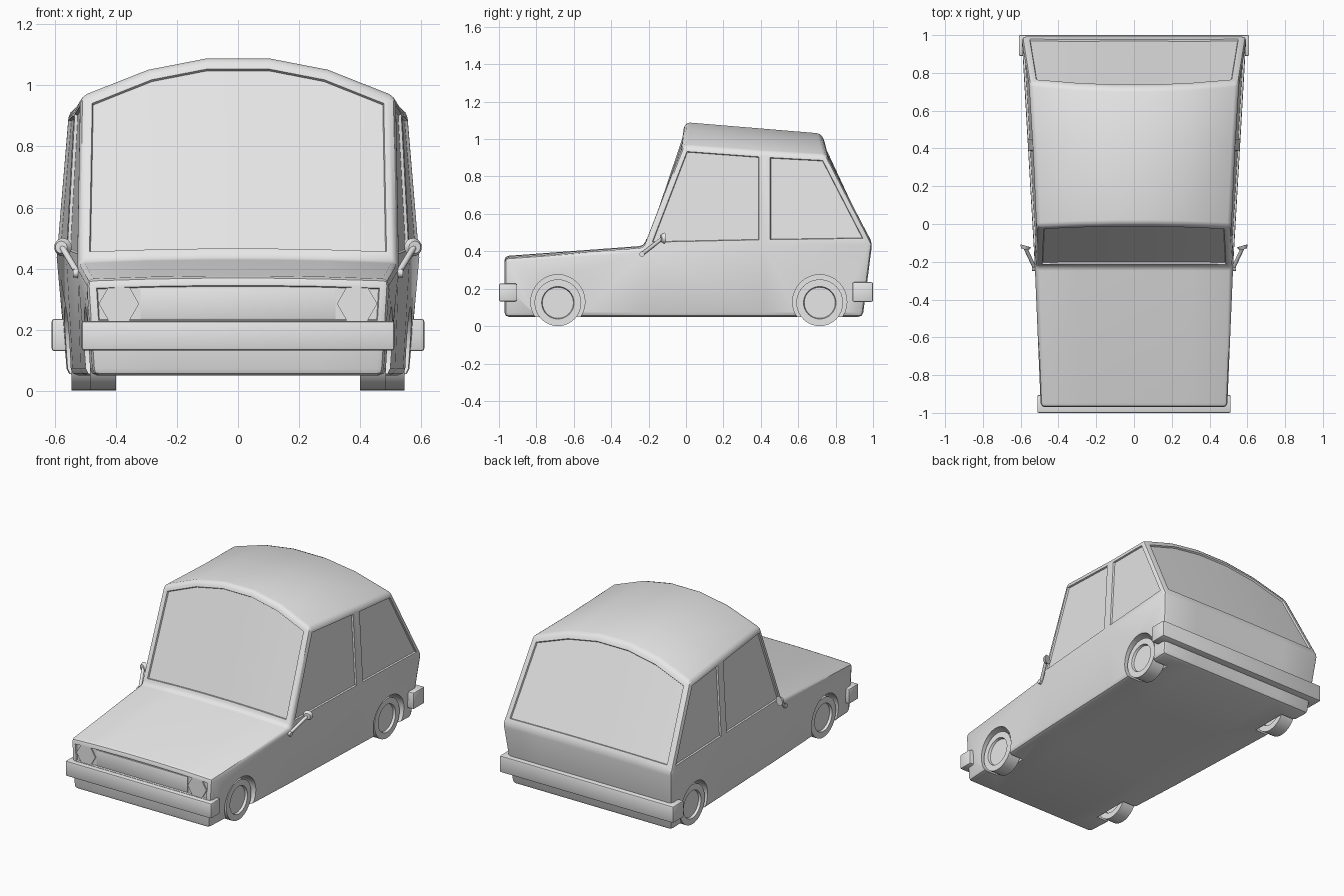
import bpy, bmesh, math
from mathutils import Matrix, Vector

cube = bpy.data.objects.get("Cube")
if cube:
    bpy.data.objects.remove(cube, do_unlink=True)

grey = bpy.data.materials.new("light_grey")
grey.use_nodes = True
grey.diffuse_color = (0.8, 0.8, 0.8, 1)
grey.node_tree.nodes["Principled BSDF"].inputs["Base Color"].default_value = (0.8, 0.8, 0.8, 1)


def finish(bm, name, smooth=True):
    mesh = bpy.data.meshes.new(name)
    bm.to_mesh(mesh)
    bm.free()
    mesh.materials.append(grey)
    obj = bpy.data.objects.new(name, mesh)
    bpy.context.collection.objects.link(obj)
    if smooth:
        soften(obj)
    return obj


def activate(obj):
    bpy.ops.object.select_all(action="DESELECT")
    obj.select_set(True)
    bpy.context.view_layer.objects.active = obj


def soften(obj):
    activate(obj)
    bpy.ops.object.shade_smooth_by_angle(angle=math.radians(38))


def cylinder(bm, centre, axis, radius, length, sides, turn=0.0, end_radius=None):
    spin = Vector((0, 0, 1)).rotation_difference(Vector(axis)).to_matrix().to_4x4()
    matrix = Matrix.Translation(centre) @ spin @ Matrix.Rotation(turn, 4, "Z")
    bmesh.ops.create_cone(bm, cap_ends=True, segments=sides, radius1=radius,
                          radius2=end_radius or radius, depth=length, matrix=matrix)


def box(name, low, high, bevel):
    bm = bmesh.new()
    low, high = Vector(low), Vector(high)
    matrix = Matrix.Translation((low + high) / 2) @ Matrix.Diagonal(high - low).to_4x4()
    bmesh.ops.create_cube(bm, size=1, matrix=matrix)
    bmesh.ops.bevel(bm, geom=bm.edges[:], offset=bevel, segments=2, profile=0.5, affect="EDGES")
    return finish(bm, name)


# Body shell: side outline as (y, z, half width, crown drop, corner shift)
OUTLINE = [
    (-0.97, 0.05, 0.475, 0, 0),
    (-0.97, 0.20, 0.485, 0, 0),
    (-0.97, 0.375, 0.495, 0.01, 0),
    (-0.225, 0.43, 0.525, 0.012, 0),
    (0.0, 1.095, 0.515, 0.13, -0.015),
    (0.42, 1.06, 0.535, 0.127, 0),
    (0.72, 1.035, 0.555, 0.12, 0.03),
    (0.995, 0.445, 0.595, 0.005, 0),
    (0.945, 0.05, 0.56, 0, 0),
    (0.42, 0.05, 0.54, 0, 0),
    (-0.225, 0.05, 0.515, 0, 0),
]
ACROSS = (-1, -0.57, -0.2, 0.2, 0.57, 1)
bm = bmesh.new()
columns = [[bm.verts.new((f * w, y + shift * f * f, z - drop * f * f))
            for y, z, w, drop, shift in OUTLINE] for f in ACROSS]
rows = []
count = len(OUTLINE)
for k in range(count):
    n = (k + 1) % count
    rows.append([bm.faces.new((a[k], a[n], b[n], b[k])) for a, b in zip(columns, columns[1:])])

side_windows = []
for side, col in ((-1, columns[0]), (1, columns[-1])):
    belt = bm.verts.new((side * 0.562, 0.42, 0.432))
    bm.faces.new((col[0], col[1], col[2], col[3], col[10]))
    bm.faces.new((col[3], belt, col[9], col[10]))
    bm.faces.new((belt, col[7], col[8], col[9]))
    side_windows.append(bm.faces.new((col[3], col[4], col[5], belt)))
    side_windows.append(bm.faces.new((belt, col[5], col[6], col[7])))
bmesh.ops.recalc_face_normals(bm, faces=bm.faces[:])


def edge_key(edge):
    return frozenset(tuple(round(c, 4) for c in v.co) for v in edge.verts)


# Remember the hull creases, recess the windows and nose panel, then round the creases
creases = {edge_key(e) for e in bm.edges if e.calc_face_angle(0) > 0.4}
panels = [(rows[1], 0.03), (rows[3], 0.038), (rows[6], 0.04)]
panels += [([face], 0.03) for face in side_windows]
for faces, margin in panels:
    bmesh.ops.inset_region(bm, faces=faces, thickness=margin, use_even_offset=True)
    bmesh.ops.inset_region(bm, faces=faces, thickness=0.003, depth=-0.01, use_even_offset=True)
bmesh.ops.bevel(bm, geom=[e for e in bm.edges if edge_key(e) in creases],
                offset=0.022, segments=2, profile=0.5, affect="EDGES", clamp_overlap=True)
body = finish(bm, "body", smooth=False)

# Wheel arches
AXLES = {"front": (-0.685, 0.40, 0.485), "rear": (0.715, 0.455, 0.545)}
bm = bmesh.new()
for y, inner, outer in AXLES.values():
    for side in (-1, 1):
        cylinder(bm, (side * (inner + 0.16), y, 0.13), (1, 0, 0), 0.145, 0.34, 32)
cutter = finish(bm, "arch_cutter", smooth=False)
cutter.hide_render = True
cut = body.modifiers.new("arches", "BOOLEAN")
cut.operation = "DIFFERENCE"
cut.solver = "EXACT"
cut.object = cutter
activate(body)
bpy.ops.object.modifier_apply(modifier=cut.name)
bpy.data.objects.remove(cutter, do_unlink=True)
soften(body)

for side, label in ((1, "left"), (-1, "right")):
    # Wheels with recessed hubs
    for axle, (y, inner, outer) in AXLES.items():
        bm = bmesh.new()
        cylinder(bm, (side * (inner + outer) / 2, y, 0.125), (1, 0, 0), 0.125, outer - inner, 32)
        hubs = [f for f in bm.faces if len(f.verts) > 4]
        bmesh.ops.inset_individual(bm, faces=hubs, thickness=0.038)
        bmesh.ops.inset_individual(bm, faces=hubs, thickness=0.004, depth=-0.015)
        finish(bm, f"{axle}_{label}_wheel")

    # Six-sided headlights
    bm = bmesh.new()
    cylinder(bm, (side * 0.39, -0.962, 0.285), (0, 1, 0), 0.066, 0.012, 6, math.radians(30))
    xs = [v.co.x for v in bm.verts]
    zs = [v.co.z for v in bm.verts]
    if max(zs) - min(zs) > max(xs) - min(xs):
        bmesh.ops.rotate(bm, verts=bm.verts[:], cent=(side * 0.39, 0, 0.285),
                         matrix=Matrix.Rotation(math.radians(30), 3, "Y"))
    finish(bm, f"{label}_headlight")

    # Door mirrors: round head on a slanted stalk
    bm = bmesh.new()
    foot = Vector((side * 0.525, -0.235, 0.385))
    head = Vector((side * 0.576, -0.125, 0.47))
    cylinder(bm, (foot + head) / 2, (head - foot).normalized(), 0.01, (head - foot).length, 10)
    cylinder(bm, foot, (side, 0, 0), 0.014, 0.03, 12)
    cylinder(bm, head, Vector((-side * 0.3, 1, 0)).normalized(), 0.02, 0.02, 16, 0, 0.03)
    finish(bm, f"{label}_mirror")

# Nose panel and bumpers
box("grille", (-0.32, -0.965, 0.235), (0.32, -0.957, 0.335), 0.002)
box("front_bumper", (-0.512, -1.0, 0.132), (0.512, -0.905, 0.228), 0.008)
box("rear_bumper", (-0.61, 0.89, 0.13), (0.61, 1.0, 0.235), 0.008)
